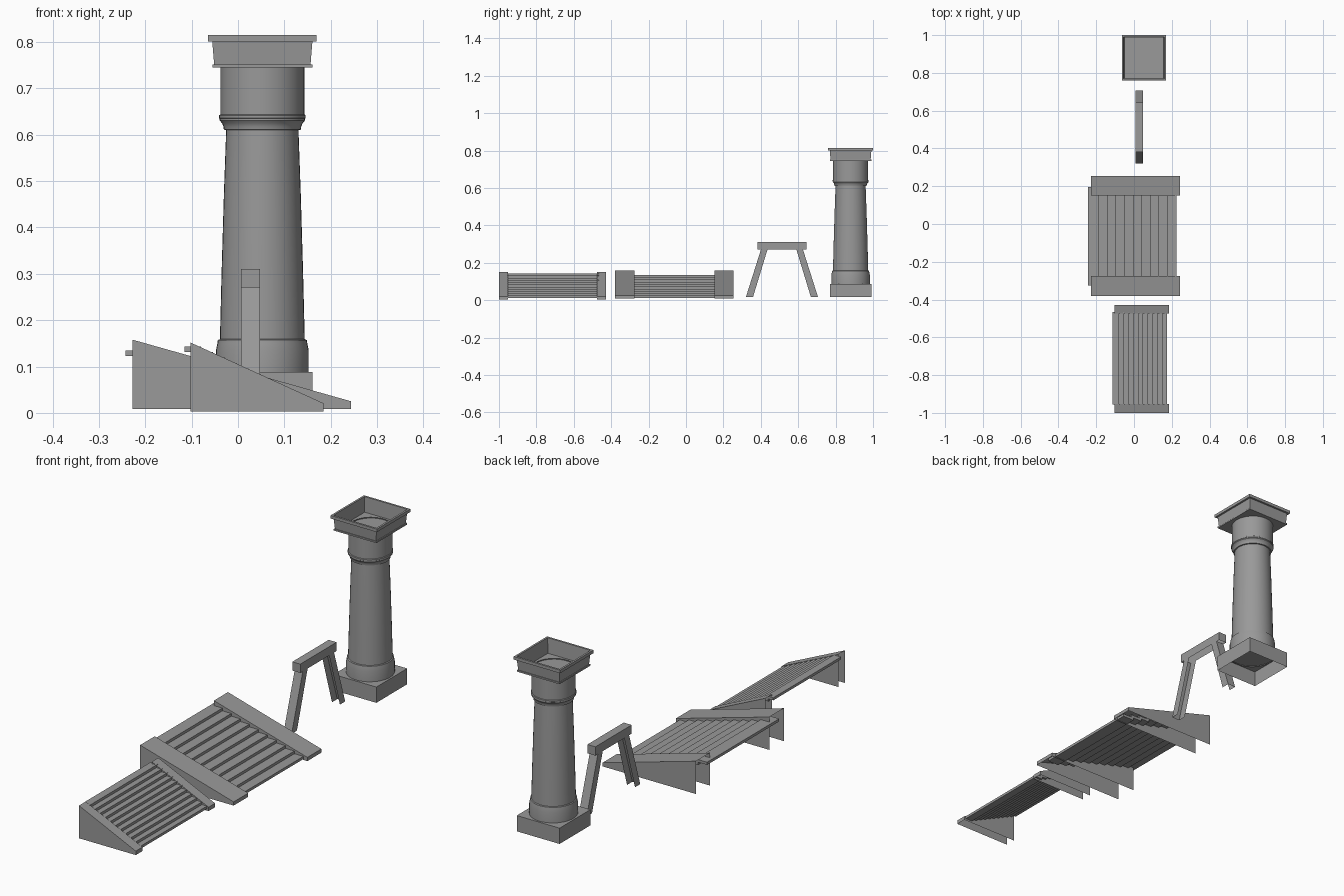
import bpy, bmesh, math
from mathutils import Vector

if "Cube" in bpy.data.objects:
    bpy.data.objects.remove(bpy.data.objects["Cube"])

# Dark grey shared by every part
grey = bpy.data.materials.new("dark_grey")
grey.diffuse_color = (0.32, 0.32, 0.32, 1.0)
grey.use_nodes = True
grey.node_tree.nodes["Principled BSDF"].inputs["Base Color"].default_value = grey.diffuse_color


def finish(name, bm, smooth=False):
    bmesh.ops.recalc_face_normals(bm, faces=bm.faces)
    me = bpy.data.meshes.new(name)
    bm.to_mesh(me)
    bm.free()
    me.materials.append(grey)
    ob = bpy.data.objects.new(name, me)
    bpy.context.collection.objects.link(ob)
    if smooth:
        bpy.ops.object.select_all(action='DESELECT')
        ob.select_set(True)
        bpy.context.view_layer.objects.active = ob
        bpy.ops.object.shade_smooth_by_angle(angle=math.radians(30))
    return ob


def lathe(name, centre, profile, sides, turn=0.0, cap_start=False, cap_end=False, smooth=False):
    """Stack regular rings of (radius, z) and bridge them."""
    bm = bmesh.new()
    rings = []
    for r, z in profile:
        angles = [turn + 2 * math.pi * i / sides for i in range(sides)]
        rings.append([bm.verts.new((centre[0] + r * math.cos(a),
                                    centre[1] + 1.03 * r * math.sin(a), z))
                      for a in angles])
    for a, b in zip(rings, rings[1:]):
        for i in range(sides):
            j = (i + 1) % sides
            bm.faces.new((a[i], a[j], b[j], b[i]))
    if cap_start:
        bm.faces.new(rings[0])
    if cap_end:
        bm.faces.new(rings[-1])
    return finish(name, bm, smooth)


def square(name, centre, profile, **caps):
    """Square rings given as (half width, z)."""
    return lathe(name, centre, [(h * math.sqrt(2), z) for h, z in profile], 4, math.pi / 4, **caps)


def prism(name, points, axis, lo, hi, skip=()):
    """Extrude an outline along x or y; skip lists outline edges left open."""
    bm = bmesh.new()

    def place(p, t):
        return Vector((t, p[0], p[1])) if axis == 'x' else Vector((p[0], t, p[1]))
    a = [bm.verts.new(place(p, lo)) for p in points]
    b = [bm.verts.new(place(p, hi)) for p in points]
    bm.faces.new(a)
    bm.faces.new(b)
    n = len(points)
    for i in range(n):
        if i not in skip:
            j = (i + 1) % n
            bm.faces.new((a[i], a[j], b[j], b[i]))
    return finish(name, bm)


# Column: hollow plinth, turned shaft, open square capital
C = (0.0525, 0.880)
square("column_plinth", C, [(0.108, 0.016), (0.108, 0.088)], cap_end=True)
lathe("column_shaft", C, [
    (0.100, 0.084), (0.100, 0.135), (0.097, 0.150), (0.096, 0.157), (0.0915, 0.159),
    (0.088, 0.30), (0.083, 0.47), (0.078, 0.610), (0.083, 0.611), (0.084, 0.618),
    (0.087, 0.625), (0.092, 0.631), (0.092, 0.635), (0.0935, 0.636), (0.0935, 0.642),
    (0.0905, 0.644), (0.0905, 0.749)], 40, smooth=True)
square("column_capital", C, [
    (0.108, 0.745), (0.108, 0.752), (0.104, 0.752), (0.108, 0.801), (0.117, 0.801),
    (0.117, 0.815), (0.108, 0.815), (0.103, 0.747)], cap_start=True)

# Trestle: beam open underneath, splayed legs open on the inner side
X0, X1, MID = 0.007, 0.047, 0.513
prism("trestle_beam", [(MID - 0.131, 0.27), (MID + 0.131, 0.27),
                       (MID + 0.131, 0.31), (MID - 0.131, 0.31)], 'x', X0, X1, skip=(0,))
for side, s in (("front", -1), ("back", 1)):
    leg = [(MID + s * 0.193, 0.016), (MID + s * 0.155, 0.016),
           (MID + s * 0.077, 0.272), (MID + s * 0.112, 0.272)]
    prism(side + "_trestle_leg", leg, 'x', X0, X1, skip=(0, 1, 2))


def staircase(name, side, stringers, treads, steps):
    """Two wedge walls, open at back and bottom, with a run of box treads."""
    back, front, z0, z_back, z_front = side
    outline = [(back, z0), (front, z0), (front, z_front), (back, z_back)]
    for i, (lo, hi) in enumerate(stringers):
        prism(f"{name}_side_wall_{i + 1}", outline, 'y', lo, hi, skip=(0, 3))
    x_back, x_front, z_low, z_high, y0, y1, overlap = treads
    run = (x_front - x_back - overlap) / steps
    rise = (z_high - z_low) / steps
    for i in range(steps):
        xf, zb = x_front - i * run, z_low + i * rise
        xb = xf - run - overlap
        prism(f"{name}_tread_{i + 1}", [(xb, zb), (xf, zb), (xf, zb + rise), (xb, zb + rise)],
              'y', y0, y1)


# Wide shallow stairs
staircase("wide_stairs", (-0.228, 0.244, 0.008, 0.158, 0.025),
          [(-0.380, -0.275), (0.152, 0.253)],
          (-0.243, 0.224, 0.012, 0.135, -0.325, 0.195, 0.012), 10)
# Narrow steep stairs
staircase("narrow_stairs", (-0.103, 0.184, 0.003, 0.152, 0.021),
          [(-1.0, -0.952), (-0.475, -0.428)],
          (-0.115, 0.176, 0.012, 0.143, -0.955, -0.465, 0.010), 11)
